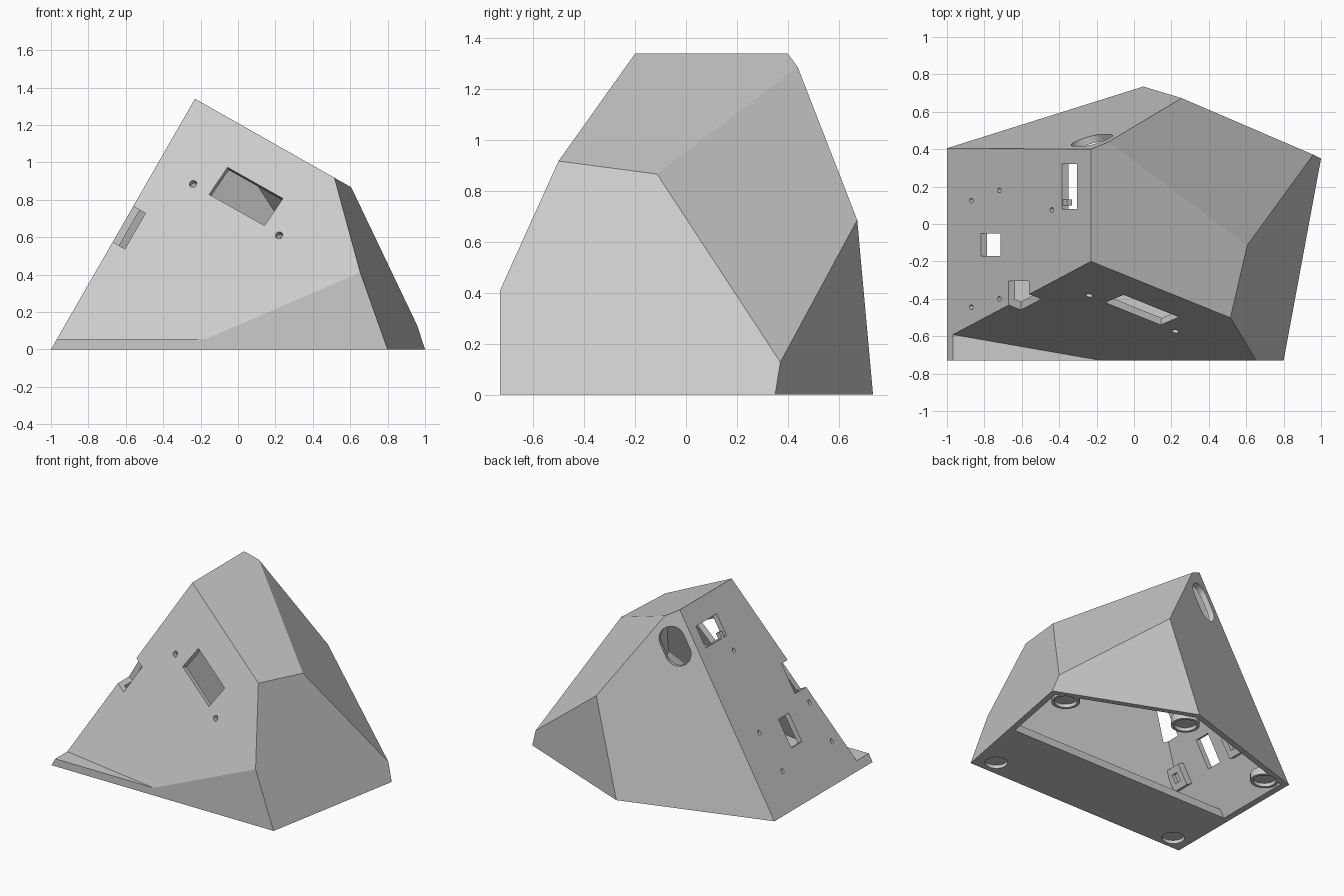
import bpy, bmesh
from mathutils import Vector as V, Matrix

old = bpy.data.objects.get("Cube")
if old:
    bpy.data.objects.remove(old, do_unlink=True)

mat = bpy.data.materials.new("light grey plastic")
mat.use_nodes = True
grey = (0.6, 0.6, 0.6, 1)
mat.diffuse_color = grey
mat.node_tree.nodes["Principled BSDF"].inputs["Base Color"].default_value = grey

WALL = 0.04
INSIDE = V((0, 0, 0.4))

# Named corners of the faceted housing
base_fl, base_fr = V((-1, -.73, 0)), V((.8, -.73, 0))
base_r, base_b, base_bl = V((1, .35, 0)), V((.05, .735, 0)), V((-1, .405, 0))
top_f, top_b = V((-.23, -.2, 1.34)), V((-.23, .4, 1.34))
roof_f, roof_r = V((.515, -.5, .92)), V((.6, -.11, .87))
ridge_b, hip_b = V((-.14, .44, 1.29)), V((.25, .675, .69))
brow = V((.65, -.73, .41))

FRONT = (top_f, roof_f, brow)
SIDES = [
    (base_fl, base_bl, top_f),                    # left slope
    (base_fl, base_fr, brow),                     # front skirt
    (base_fr, base_r, roof_f),                    # right
    (top_f, top_b, roof_r),                       # roof
    (roof_r, ridge_b, hip_b),                     # rear right
    (base_r, base_b, hip_b),                      # rear lower
    (base_bl, base_b, top_b),                     # back
]


def plane(tri):
    """Point and outward normal of the plane through three corners."""
    a, b, c = tri
    n = (b - a).cross(c - a).normalized()
    return a, (n if n.dot(a - INSIDE) > 0 else -n)


def finish(bm, name):
    bmesh.ops.recalc_face_normals(bm, faces=bm.faces)
    mesh = bpy.data.meshes.new(name)
    bm.to_mesh(mesh)
    bm.free()
    mesh.materials.append(mat)
    ob = bpy.data.objects.new(name, mesh)
    bpy.context.collection.objects.link(ob)
    return ob


def planed_solid(name, planes, inset=0):
    """Cut a big block down to the space behind every plane."""
    bm = bmesh.new()
    bmesh.ops.create_cube(bm, size=6)
    for co, n in planes:
        cut = bmesh.ops.bisect_plane(
            bm, geom=bm.verts[:] + bm.edges[:] + bm.faces[:], dist=1e-5,
            plane_co=co - n * inset, plane_no=n, clear_outer=True)
        edges = [e for e in cut["geom_cut"] if isinstance(e, bmesh.types.BMEdge)]
        if edges:
            bmesh.ops.contextual_create(bm, geom=edges)
    return finish(bm, name)


def block(name, centre, axes, size, radius=0, segments=6):
    """Box on the given axes; edges along the third axis may be rounded."""
    bm = bmesh.new()
    bmesh.ops.create_cube(bm, size=1)
    bmesh.ops.scale(bm, vec=size, verts=bm.verts)
    if radius:
        along = [e for e in bm.edges
                 if abs((e.verts[0].co - e.verts[1].co).z) > size[2] / 2]
        bmesh.ops.bevel(bm, geom=along, offset=radius, segments=segments,
                        profile=.5, affect='EDGES')
    turn = Matrix(axes).transposed().to_4x4()
    bm.transform(Matrix.Translation(centre) @ turn)
    return finish(bm, name)


def combine(target, tool, operation):
    mod = target.modifiers.new("join", 'BOOLEAN')
    mod.operation, mod.object, mod.solver = operation, tool, 'EXACT'
    graph = bpy.context.evaluated_depsgraph_get()
    graph.update()
    mesh = bpy.data.meshes.new_from_object(target.evaluated_get(graph))
    target.modifiers.clear()
    target.data = mesh
    bpy.data.objects.remove(tool, do_unlink=True)


def cut(*args):
    combine(shell, block("cutter", *args), 'DIFFERENCE')


# Hollow shell, open underneath
walls = [plane(t) for t in SIDES]
ground = (V((0, 0, 0)), V((0, 0, -1)))
all_walls = walls + [plane(FRONT)]
shell = planed_solid("housing_shell", all_walls + [ground])
cavity = planed_solid("cavity", all_walls + [(V((0, 0, -.2)), V((0, 0, -1)))], WALL)
combine(shell, cavity, 'DIFFERENCE')

# Floor strip whose front corner forms the lip
floor = planed_solid("floor_strip", walls + [
    ground, (V((0, 0, .055)), V((0, 0, 1))), (V((0, -.21, 0)), V((0, 1, 0)))])
combine(shell, floor, 'UNION')

# Round foot sockets at the base corners
UPRIGHT = (V((1, 0, 0)), V((0, 1, 0)), V((0, 0, 1)))
corners = [base_fl, base_fr, base_r, base_b, base_bl]
middle = sum(corners, V()) / len(corners)
feet = [c + (middle - c).normalized() * .17 for c in corners]
for f in feet:
    boss = block("foot_boss", f + V((0, 0, .027)), UPRIGHT, (.19, .19, .054), .0945)
    combine(shell, boss, 'UNION')
for f in feet:
    cut(f, UPRIGHT, (.15, .15, .05), .0745)

# Left slope: slot, corner notch, switch window and screw holes
slope = V((top_f.x + 1, 0, top_f.z)).normalized()
across = V((0, 1, 0))
inward = slope.cross(across) * -1
if inward.x < 0:
    inward = -inward
LEFT = (slope, across, inward)


def on_left(x, y, depth=0):
    return V((x, y, (x + 1) * top_f.z / (top_f.x + 1))) + inward * depth


for y in (.15, -.42):                             # inner mounting pads
    pad = block("mount_pad", on_left(-.795, y, .06), LEFT, (.15, .13, .06))
    combine(shell, pad, 'UNION')
    cut(on_left(-.795, y, .085), LEFT, (.06, .05, .05))

cut(on_left(-.3425, .01, .06), LEFT, (.33, .59, .22), .03)
cut(on_left(-.345, .2, .06), LEFT, (.16, .24, .22))
cut(on_left(-.615, -.455, .0125), LEFT, (.22, .3, .125))
cut(on_left(-.767, -.11, .02), LEFT, (.21, .12, .12))
for x, y in ((-.87, .125), (-.72, .18), (-.87, -.445), (-.72, -.4), (-.44, .075)):
    cut(on_left(x, y), LEFT, (.036, .024, .07), .0118, 3)

# Front slope: tilted window and two screw holes
f_co, f_n = plane(FRONT)
f_along = (roof_f - top_f).normalized()
FRONT_AXES = (f_along, f_n.cross(f_along), f_n)


def on_front(x, z):
    y = f_co.y - (f_n.x * (x - f_co.x) + f_n.z * (z - f_co.z)) / f_n.y
    return V((x, y, z))


cut(on_front(.043, .818), FRONT_AXES, (.36, .18, .2))
for x, z in ((-.24, .885), (.22, .61)):
    cut(on_front(x, z), FRONT_AXES, (.04, .04, .2), .0198, 3)

# Back: oval cable opening
b_co, b_n = plane(SIDES[-1])
b_up = (top_b - base_bl).normalized()
hole = V((-.225, 0, 1.09))
hole.y = b_co.y - (b_n.x * (hole.x - b_co.x) + b_n.z * (hole.z - b_co.z)) / b_n.y
cut(hole, (b_n.cross(b_up), b_up, b_n), (.18, .28, .2), .0895, 8)

# Small clip on the slot edge
for y in (.04, .115):
    block("slot_clip", on_left(-.385, y, .02), LEFT, (.09, .03, .03))
block("slot_clip_bar", on_left(-.4, .077, .02), LEFT, (.05, .1, .03))
